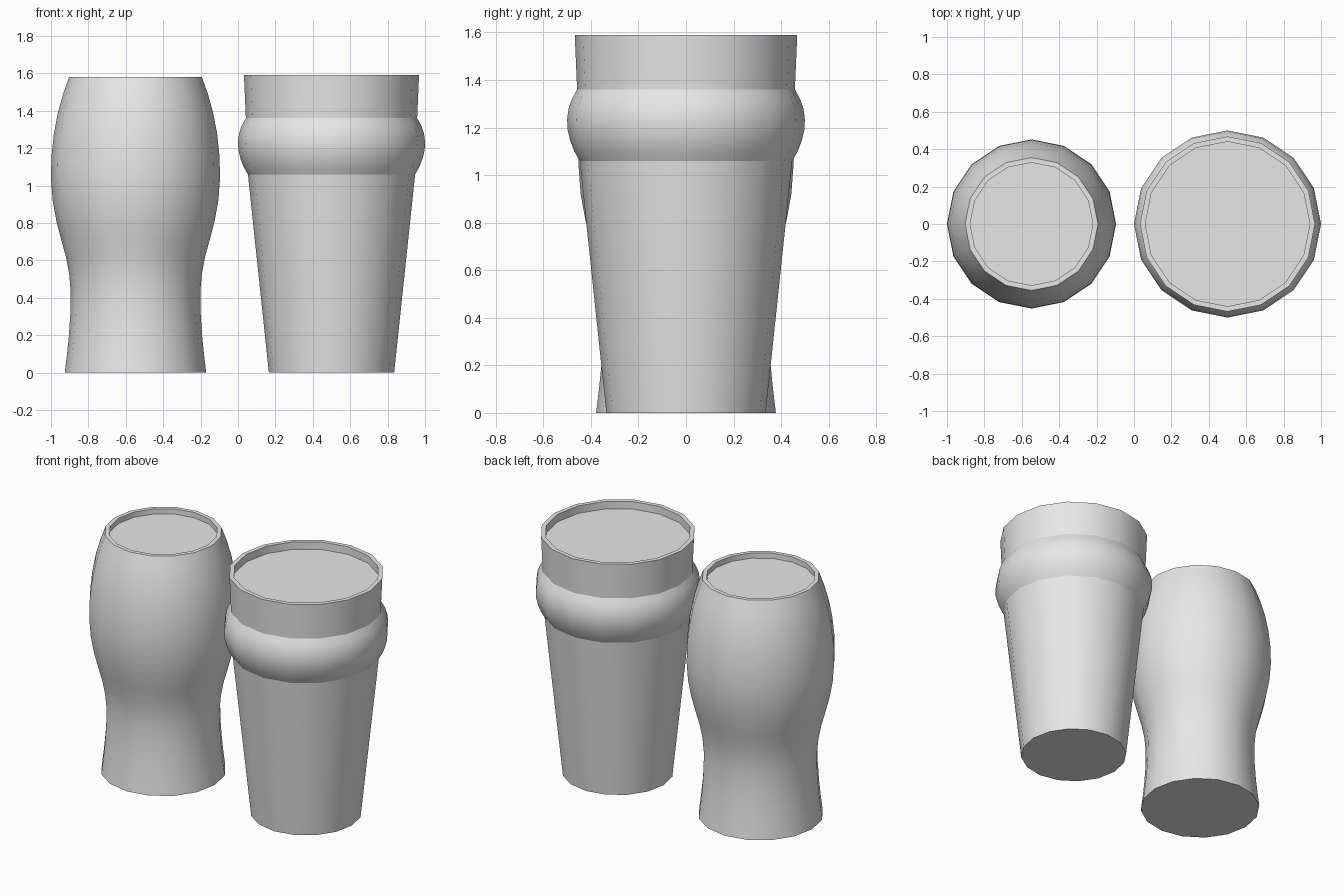
import bpy, bmesh
from math import sin, cos, tau

SIDES = 16

cube = bpy.data.objects.get("Cube")
if cube:
    bpy.data.objects.remove(cube)

grey = bpy.data.materials.new("light_grey")
grey.use_nodes = True
colour = (0.8, 0.8, 0.8, 1)
grey.diffuse_color = colour
grey.node_tree.nodes["Principled BSDF"].inputs["Base Color"].default_value = colour


def add_object(name, bm, x):
    mesh = bpy.data.meshes.new(name)
    bm.to_mesh(mesh)
    bm.free()
    mesh.materials.append(grey)
    obj = bpy.data.objects.new(name, mesh)
    obj.location.x = x
    bpy.context.collection.objects.link(obj)


def add_ring(bm, radius, z):
    angles = [tau * i / SIDES for i in range(SIDES)]
    return [bm.verts.new((radius * cos(a), radius * sin(a), z)) for a in angles]


def lathe(name, profile, creases, x):
    """Spin (radius, z) points into smooth walls, with sharp rings at the creases."""
    bm = bmesh.new()
    rings = [add_ring(bm, r, z) for r, z in profile]
    bm.faces.new(rings[0][::-1])
    for low, high in zip(rings, rings[1:]):
        for i in range(SIDES):
            j = (i + 1) % SIDES
            face = bm.faces.new((low[i], low[j], high[j], high[i]))
            face.smooth = True
    for index in creases:
        ring = rings[index]
        for i in range(SIDES):
            bm.edges.get((ring[i - 1], ring[i])).smooth = False
    add_object(name, bm, x)


def disc(name, radius, z, x):
    bm = bmesh.new()
    bm.faces.new(add_ring(bm, radius, z))
    add_object(name, bm, x)


def pint(name, outer, creases, rim_width, fill_z, x):
    """Glass with a thick rim, an inner wall and a flat drink surface."""
    top_r, top_z = outer[-1]
    inner_r = top_r - rim_width
    n = len(outer)
    profile = outer + [(inner_r, top_z), (inner_r, fill_z - 0.02)]
    lathe(name + "_glass", profile, [0, n - 1, n] + creases, x)
    disc(name + "_drink", inner_r, fill_z, x)


# Curved glass with a narrow waist
curved = [(0.378, 0), (0.366, 0.1), (0.356, 0.2), (0.348, 0.32), (0.347, 0.44),
          (0.355, 0.53), (0.372, 0.62), (0.397, 0.71), (0.423, 0.81),
          (0.443, 0.92), (0.452, 1.04), (0.449, 1.16), (0.436, 1.28),
          (0.415, 1.39), (0.387, 1.49), (0.355, 1.58)]
pint("curved", curved, [], 0.027, 1.545, -0.548)

# Straight tapered glass with a bulging collar
bulged = [(0.335, 0), (0.447, 1.06), (0.47, 1.1), (0.487, 1.145),
          (0.498, 1.19), (0.5, 1.235), (0.494, 1.28), (0.48, 1.32),
          (0.458, 1.36), (0.468, 1.59)]
pint("bulged", bulged, [1, 8], 0.028, 1.54, 0.5)
